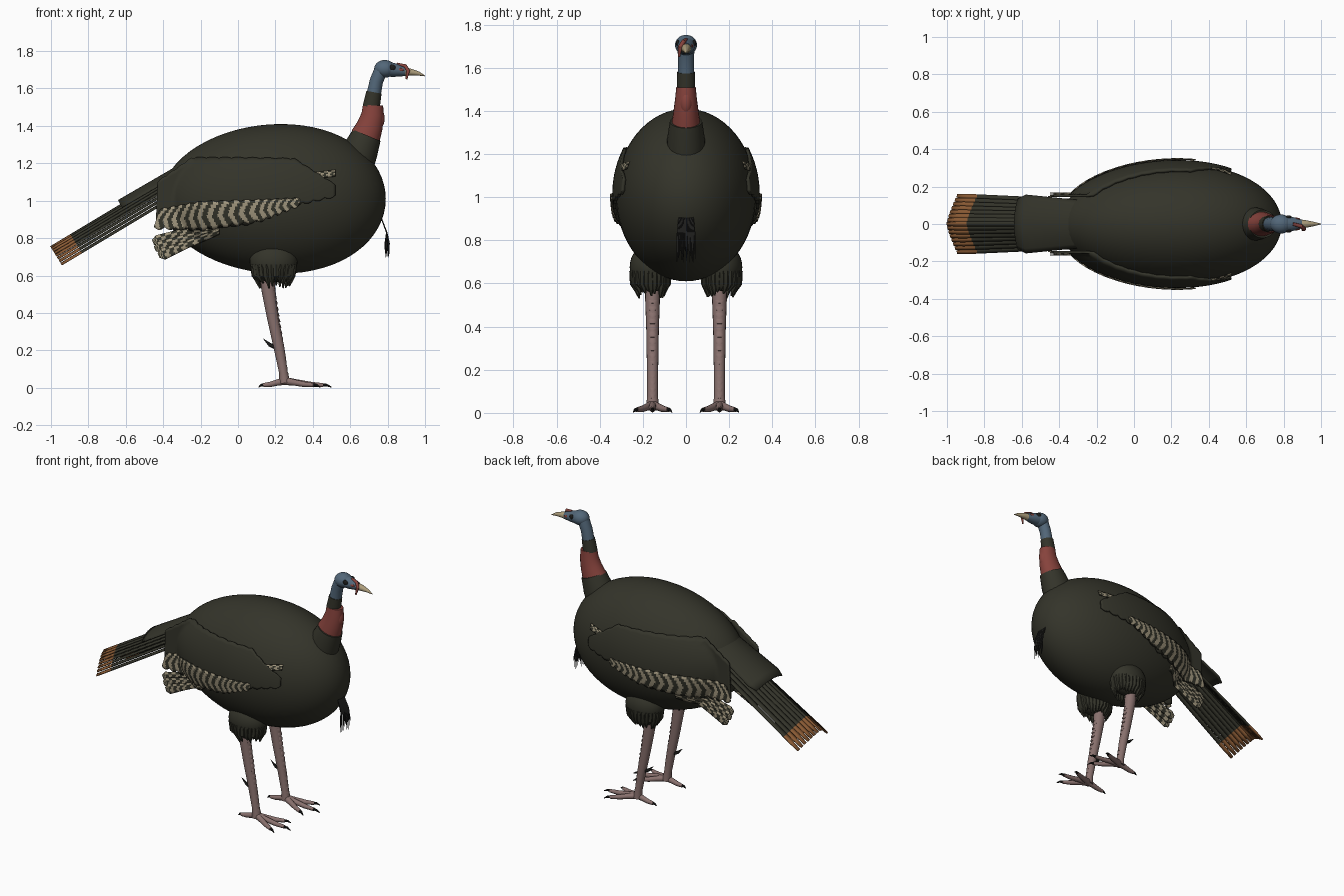
import bpy, math, random
from mathutils import Vector

random.seed(4)
if "Cube" in bpy.data.objects:
    bpy.data.objects.remove(bpy.data.objects["Cube"], do_unlink=True)


def material(name, r, g, b):
    m = bpy.data.materials.new(name)
    m.use_nodes = True
    m.diffuse_color = (r, g, b, 1)
    shader = m.node_tree.nodes["Principled BSDF"]
    shader.inputs["Base Color"].default_value = (r, g, b, 1)
    shader.inputs["Roughness"].default_value = 0.8
    return m


PLUME = material("dark plumage", 0.034, 0.034, 0.023)
BAR = material("pale bars", 0.36, 0.31, 0.21)
RUST = material("rust tail tip", 0.26, 0.105, 0.035)
RED = material("red skin", 0.24, 0.055, 0.045)
BLUE = material("blue skin", 0.085, 0.135, 0.19)
BEAK = material("horn beak", 0.42, 0.34, 0.2)
LEG = material("leg skin", 0.25, 0.165, 0.155)
DARK = material("black", 0.012, 0.012, 0.011)


def build(name, verts, faces, mats, index=None, thick=0):
    me = bpy.data.meshes.new(name)
    me.from_pydata(verts, [], faces)
    for m in mats:
        me.materials.append(m)
    if index:
        me.polygons.foreach_set("material_index", index)
    ob = bpy.data.objects.new(name, me)
    bpy.context.collection.objects.link(ob)
    if thick:
        mod = ob.modifiers.new("thickness", "SOLIDIFY")
        mod.thickness, mod.offset = thick, 0
    bpy.ops.object.select_all(action="DESELECT")
    ob.select_set(True)
    bpy.context.view_layer.objects.active = ob
    bpy.ops.object.shade_smooth_by_angle(angle=math.radians(40))
    return ob


def tubes(name, paths, mat, sides=12):
    """Paths of (x, y, z, width radius, depth radius), lofted into one object."""
    verts, faces = [], []
    for path in paths:
        pts = [Vector(p[:3]) for p in path]
        base, last = len(verts), len(pts) - 1
        for i, p in enumerate(path):
            t = (pts[min(i + 1, last)] - pts[max(i - 1, 0)]).normalized()
            u = Vector((0, 1, 0))
            u = (u - t * t.dot(u)).normalized()
            w = t.cross(u)
            for k in range(sides):
                a = math.tau * k / sides
                verts.append(pts[i] + u * math.cos(a) * p[3] + w * math.sin(a) * p[4])
        for i in range(last):
            for k in range(sides):
                a, b = base + i * sides + k, base + i * sides + (k + 1) % sides
                faces.append((a, b, b + sides, a + sides))
        faces.append([base + k for k in reversed(range(sides))])
        faces.append([base + last * sides + k for k in range(sides)])
    return build(name, verts, faces, [mat])


def ball(name, loc, size, mat, seg=24):
    bpy.ops.mesh.primitive_uv_sphere_add(segments=seg, ring_count=seg // 2, location=loc)
    ob = bpy.context.object
    ob.name, ob.scale = name, size
    ob.data.materials.append(mat)
    bpy.ops.object.shade_smooth()
    return ob


# Body: an egg with its fullest part moved forward
CX, CZ, RX, RY, RZ = 0.19, 1.01, 0.6, 0.325, 0.4
body = ball("body", (0, 0, 0), (1, 1, 1), PLUME, 64)
for v in body.data.vertices:
    u, y, z = v.co
    v.co = (CX + RX * u + 0.04 * (1 - u * u), RY * y, CZ + RZ * z)


def body_side(x, z):
    a = (x - CX) / RX
    u = a - 0.067 * (1 - a * a)
    return RY * math.sqrt(max(1 - u * u - ((z - CZ) / RZ) ** 2, 0.19))


def along(points, t):
    f = t * (len(points) - 1)
    i = min(int(f), len(points) - 2)
    return Vector(points[i]).lerp(Vector(points[i + 1]), f - i)


def patch(name, top, bottom, cols, rows, off, bars=0, scallop=0, teeth=1, thick=0.006):
    """Plumage panel between two side-view edges, hugging the body on both sides."""
    for side, word in ((1, "left"), (-1, "right")):
        verts, faces, index = [], [], []
        for i in range(cols + 1):
            t = i / cols
            a, b = along(top, t), along(bottom, t)
            wave = scallop * abs(math.sin(math.pi * t * teeth))
            a.y, b.y = a.y + wave * 0.5, b.y - wave
            for j in range(rows + 1):
                p = a.lerp(b, j / rows)
                verts.append((p.x, side * (body_side(p.x, p.y) + off), p.y))
        for i in range(cols):
            for j in range(rows):
                q = i * (rows + 1) + j
                f = (q, q + 1, q + rows + 2, q + rows + 1)
                faces.append(f if side < 0 else f[::-1])
                phase = bars * (i + 0.5) / cols - 0.7 * math.sin(3 * j / rows)
                index.append(1 if bars and phase % 1 < 0.5 else 0)
        build(word + "_" + name, verts, faces, [PLUME, BAR], index, thick)


# Wings, barred flight feathers and shoulder bars
patch("wing", [(0.52, 1.08), (0.3, 1.22), (0, 1.225), (-0.25, 1.225), (-0.43, 1.1)],
      [(0.52, 1.03), (0.3, 0.98), (0.05, 0.88), (-0.2, 0.86), (-0.44, 0.87)],
      60, 14, 0.01, scallop=0.012, teeth=15, thick=0.014)
patch("barred_secondaries", [(0.33, 1.01), (0.1, 1.0), (-0.2, 0.99), (-0.42, 0.95)],
      [(0.33, 0.985), (0.12, 0.9), (-0.18, 0.855), (-0.45, 0.86)],
      128, 8, 0.024, bars=16, scallop=0.016, teeth=14)
for n, (drop, reach) in enumerate(((0, -0.46), (0.035, -0.45), (0.07, -0.43))):
    patch("barred_primary_%d" % (n + 1),
          [(-0.1, 0.85), (-0.28, 0.855 - drop), (reach + 0.02, 0.815 - drop), (reach, 0.79 - drop)],
          [(-0.1, 0.82), (-0.28, 0.81 - drop), (reach + 0.04, 0.755 - drop), (reach + 0.01, 0.765 - drop)],
          60, 4, 0.006 + 0.006 * n, bars=8)
patch("shoulder_bars", [(0.52, 1.165), (0.4, 1.15)], [(0.52, 1.13), (0.4, 1.115)], 24, 4, 0.012, bars=3)
patch("wing_edge_bars", [(0.41, 1.13), (0.32, 1.0)], [(0.4, 1.118), (0.31, 0.988)], 28, 2, 0.006, bars=7)

# Tail: overlapping feathers arched like a low roof, with rust tips
verts, faces, index = [], [], []
COUNT, STEPS = 15, 14
for n in range(COUNT):
    k = 2 * n / (COUNT - 1) - 1
    base = len(verts)
    for i in range(STEPS + 1):
        t = i / STEPS
        half = 0.0125 if i < STEPS else 0.008
        for e in (-1, 1):
            drop = 0.105 * abs(k) ** 1.3 + 0.004 * e * (1 if k > 0 else -1)
            verts.append((-0.25 - 0.75 * t + 0.52 * drop, k * (0.115 + 0.035 * t) + e * half,
                          1.2 - 0.45 * t - 0.85 * drop))
    for i in range(STEPS):
        q = base + 2 * i
        faces.append((q, q + 1, q + 3, q + 2))
        index.append(1 if i >= STEPS - 2 else 0)
build("tail_feathers", verts, faces, [PLUME, RUST], index, 0.008)

# Covert panel lying over the tail root
verts, faces = [], []
for i in range(11):
    t = i / 10
    half = 0.115 + 0.045 * t - (0.025 if i == 10 else 0)
    for j in range(13):
        k = j / 6 - 1
        verts.append((-0.2 - 0.44 * t + 0.02 * k * k, k * half, 1.255 - 0.255 * t - 0.035 * k * k))
for i in range(10):
    for j in range(12):
        q = i * 13 + j
        faces.append((q, q + 1, q + 14, q + 13))
build("tail_coverts", verts, faces, [PLUME], thick=0.008)

# Neck bands
tubes("neck_base", [[(0.61, 0, 1.17, 0.09, 0.11), (0.655, 0, 1.27, 0.088, 0.095),
                     (0.688, 0, 1.35, 0.075, 0.08)]], PLUME, 24)
tubes("red_neck", [[(0.682, 0, 1.345, 0.066, 0.08), (0.705, 0, 1.4, 0.058, 0.07),
                    (0.72, 0, 1.46, 0.05, 0.06), (0.722, 0, 1.51, 0.045, 0.054)]], RED, 24)
ball("wattle", (0.742, 0, 1.44), (0.042, 0.034, 0.065), RED)
tubes("dark_neck_band", [[(0.712, 0, 1.5, 0.043, 0.046), (0.727, 0, 1.58, 0.041, 0.041)]], PLUME, 24)
tubes("blue_neck", [[(0.727, 0, 1.575, 0.037, 0.038), (0.74, 0, 1.64, 0.037, 0.036),
                     (0.765, 0, 1.7, 0.04, 0.036)]], BLUE, 24)

# Head
ball("head", (0.785, 0, 1.705), (0.057, 0.051, 0.047), BLUE, 32)
tubes("face", [[(0.79, 0, 1.705, 0.045, 0.042), (0.84, 0, 1.698, 0.04, 0.036),
                (0.895, 0, 1.69, 0.024, 0.024)]], BLUE, 24)
tubes("beak", [[(0.875, 0, 1.69, 0.026, 0.025), (0.92, 0, 1.688, 0.02, 0.019),
                (0.965, 0, 1.68, 0.011, 0.011), (1.0, 0, 1.667, 0.002, 0.002)]], BEAK, 16)
tubes("snood", [[(0.85, 0, 1.732, 0.008, 0.006), (0.895, -0.012, 1.72, 0.011, 0.01),
                 (0.91, -0.028, 1.695, 0.01, 0.01), (0.9, -0.032, 1.65, 0.005, 0.005)]], RED)
for side, word in ((1, "left"), (-1, "right")):
    ball(word + "_eye", (0.825, side * 0.037, 1.712), (0.018, 0.009, 0.016), DARK, 16)
    ball(word + "_red_cheek", (0.866, side * 0.027, 1.7), (0.022, 0.007, 0.009), RED, 12)

# Beard of loose strands
strands = []
for n in range(18):
    y = (n / 17 - 0.5) * 0.08
    x, low = random.uniform(0.785, 0.81), random.uniform(0.69, 0.76)
    strands.append([(0.765, y * 0.8, 0.91, 0.003, 0.003), (0.795, y, 0.83, 0.004, 0.004),
                    (x, y, 0.77, 0.004, 0.004), (x, y * 1.1, low, 0.001, 0.001)])
tubes("beard", strands, DARK, 5)

# Thighs, legs, feet
for side, word in ((1, "left"), (-1, "right")):
    yc = side * 0.155
    ball(word + "_thigh", (0.19, side * 0.165, 0.675), (0.128, 0.096, 0.11), PLUME, 32)
    tufts = []
    for n in range(26):
        a = math.tau * n / 26
        c, s = math.cos(a), math.sin(a)
        low = random.uniform(0.53, 0.57)
        tufts.append([(0.19 + 0.115 * c, side * 0.165 + 0.085 * s, 0.66, 0.014, 0.014),
                      (0.19 + 0.1 * c, side * 0.165 + 0.076 * s, 0.6, 0.02, 0.02),
                      (0.195 + 0.08 * c, side * 0.16 + 0.06 * s, low, 0.004, 0.004)])
    tubes(word + "_thigh_feathers", tufts, PLUME, 6)
    tubes(word + "_leg", [[(0.155, yc, 0.62, 0.036, 0.04), (0.163, yc, 0.52, 0.034, 0.037),
                           (0.185, yc, 0.38, 0.029, 0.031), (0.222, yc, 0.2, 0.026, 0.028),
                           (0.243, yc, 0.08, 0.025, 0.023), (0.25, yc, 0.025, 0.03, 0.03)]], LEG, 16)
    scales = []
    for n in range(15):
        t = n / 14
        x, z = 0.196 + 0.068 * t, 0.52 - 0.44 * t
        r = 0.02 - 0.006 * t
        scales.append([(x - 0.006, yc, z + 0.013, r * 0.6, 0.003), (x - 0.002, yc, z, r, 0.006),
                       (x + 0.001, yc, z - 0.013, r * 0.7, 0.006)])
    tubes(word + "_leg_scales", scales, LEG, 8)
    tubes(word + "_spur", [[(0.215, yc, 0.21, 0.012, 0.014), (0.17, yc, 0.23, 0.008, 0.01),
                            (0.135, yc, 0.262, 0.001, 0.001)]], DARK, 8)
    toes, claws = [], []
    for dx, dy in ((0.25, 0), (0.19, 0.09), (0.19, -0.09), (-0.14, 0)):
        def toe(t, z, r):
            return (0.25 + dx * t, yc + dy * t, z, r, r)
        toes.append([toe(0, 0.036, 0.022), toe(0.3, 0.027, 0.017), toe(0.55, 0.018, 0.015),
                     toe(0.82, 0.014, 0.011)])
        claws.append([toe(0.78, 0.016, 0.009), toe(0.9, 0.014, 0.007), toe(1, 0.003, 0.002)])
    tubes(word + "_toes", toes, LEG, 10)
    tubes(word + "_claws", claws, DARK, 8)
